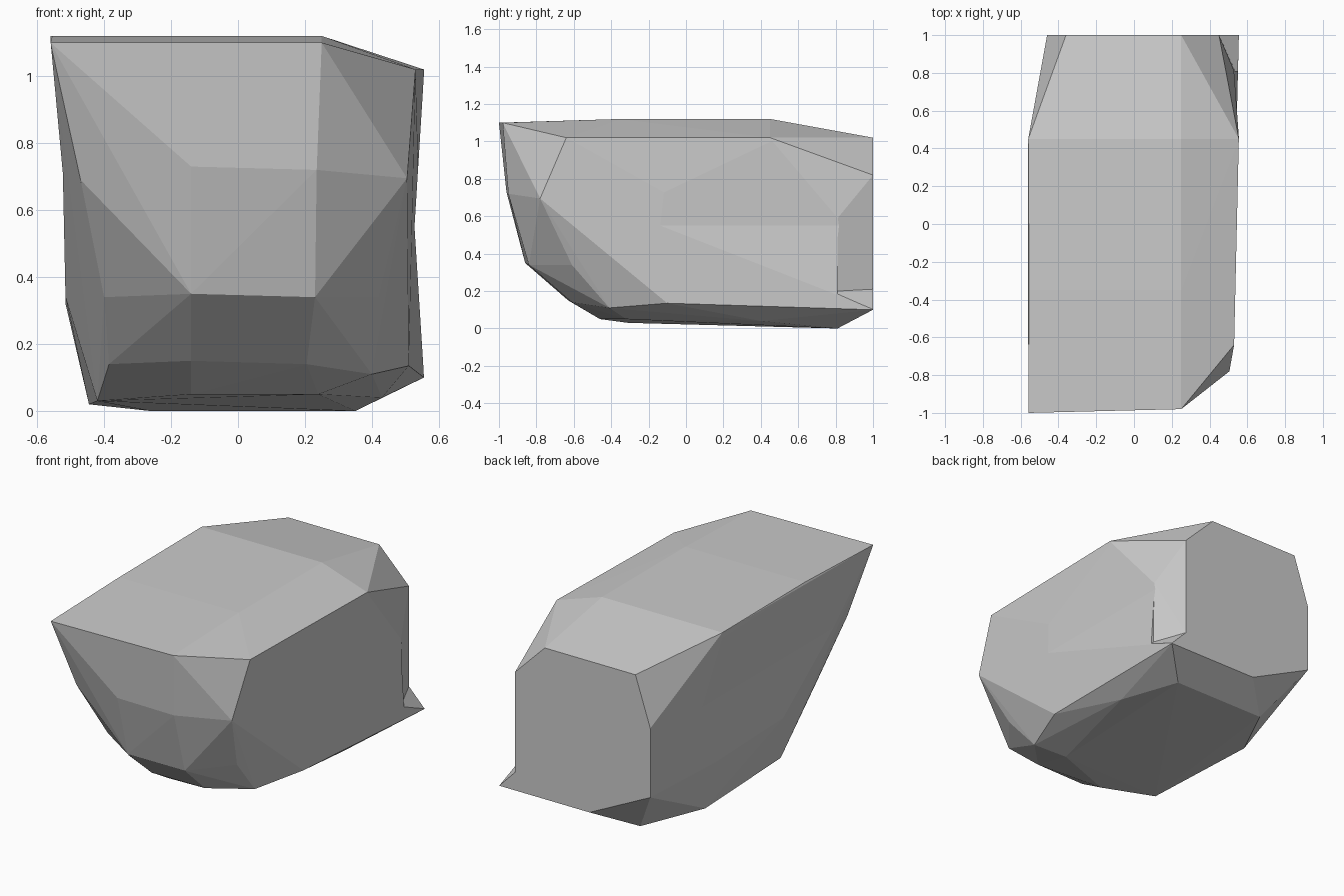
import bpy, bmesh, math

if "Cube" in bpy.data.objects:
    bpy.data.objects.remove(bpy.data.objects["Cube"])


def hull(name, points):
    """Faceted convex block spanned by a few corner points."""
    bm = bmesh.new()
    for p in points:
        bm.verts.new(p)
    res = bmesh.ops.convex_hull(bm, input=bm.verts[:])
    loose = {g for g in res["geom_interior"] + res["geom_unused"]
             if isinstance(g, bmesh.types.BMVert) and g.is_valid}
    bmesh.ops.delete(bm, geom=list(loose), context='VERTS')
    bmesh.ops.dissolve_limit(bm, angle_limit=math.radians(1),
                             verts=bm.verts[:], edges=bm.edges[:])
    bmesh.ops.recalc_face_normals(bm, faces=bm.faces[:])
    mesh = bpy.data.meshes.new(name)
    bm.to_mesh(mesh)
    bm.free()
    ob = bpy.data.objects.new(name, mesh)
    bpy.context.collection.objects.link(ob)
    return ob


def carve(target, name, points):
    """Cut a convex piece out of the target."""
    cutter = hull(name + "_cutter", points)
    cutter.hide_render = True
    cutter.hide_viewport = True
    cut = target.modifiers.new(name, 'BOOLEAN')
    cut.operation = 'DIFFERENCE'
    cut.solver = 'EXACT'
    cut.object = cutter


def along_y(profile, y0, y1):
    return [(x, y, z) for y in (y0, y1) for x, z in profile]


# Flat top with its sloping right and rear borders
top = [(-.56, -1, 1.10), (.25, -.98, 1.10), (-.555, -.35, 1.12), (.25, -.35, 1.12),
       (-.56, .45, 1.12), (.25, .45, 1.12), (.53, -.64, 1.02), (.555, .45, 1.02),
       (-.36, 1, 1.02), (.25, 1, 1.02)]

# Rounded front, in three rows running down
front = [(-.47, -.88, .69), (-.14, -.96, .73), (.235, -.95, .72), (.505, -.78, .695),
         (-.40, -.68, .34), (-.14, -.86, .35), (.23, -.84, .34), (.42, -.61, .34),
         (-.385, -.50, .14), (-.14, -.63, .15), (.205, -.61, .14), (.40, -.41, .11)]

# Left side, rear and right foot
sides = [(-.525, .45, .71), (-.515, .45, .32), (-.515, -.2, .34), (-.46, 1, .72),
         (-.46, 1, .30), (.45, 1, .82), (.555, 1, .10), (-.05, 1, .10), (.51, -.1, .135)]

# Underside
under = [(-.14, -.46, .05), (-.42, -.31, .03), (.24, -.32, .05), (-.445, .45, .02),
         (.43, .40, .04), (-.26, .81, 0), (.35, .81, 0)]

rock = hull("rock_block", top + front + sides + under)

# Slightly hollow right and left faces
carve(rock, "right_hollow", along_y([(.527, .55), (.60, 1.73), (.60, -.60)], -.9, 1.2))
carve(rock, "left_hollow", along_y([(-.523, .71), (-.5145, .31), (-.578, 1.3),
                                    (-.7, .31), (-.7, 1.3)], -1.2, 1.2))

# Chipped rear right corner, leaving a thin pointed foot
carve(rock, "corner_chip", [
    (.53, .81, .60), (.535, .81, .20), (.45, 1, .21), (.45, 1, .82),
    (.45, 1.1, .17), (.45, 1.1, .82), (.7, .81, .03), (.7, .81, .60),
    (.7, 1.1, -.09), (.7, 1.1, .82)])
